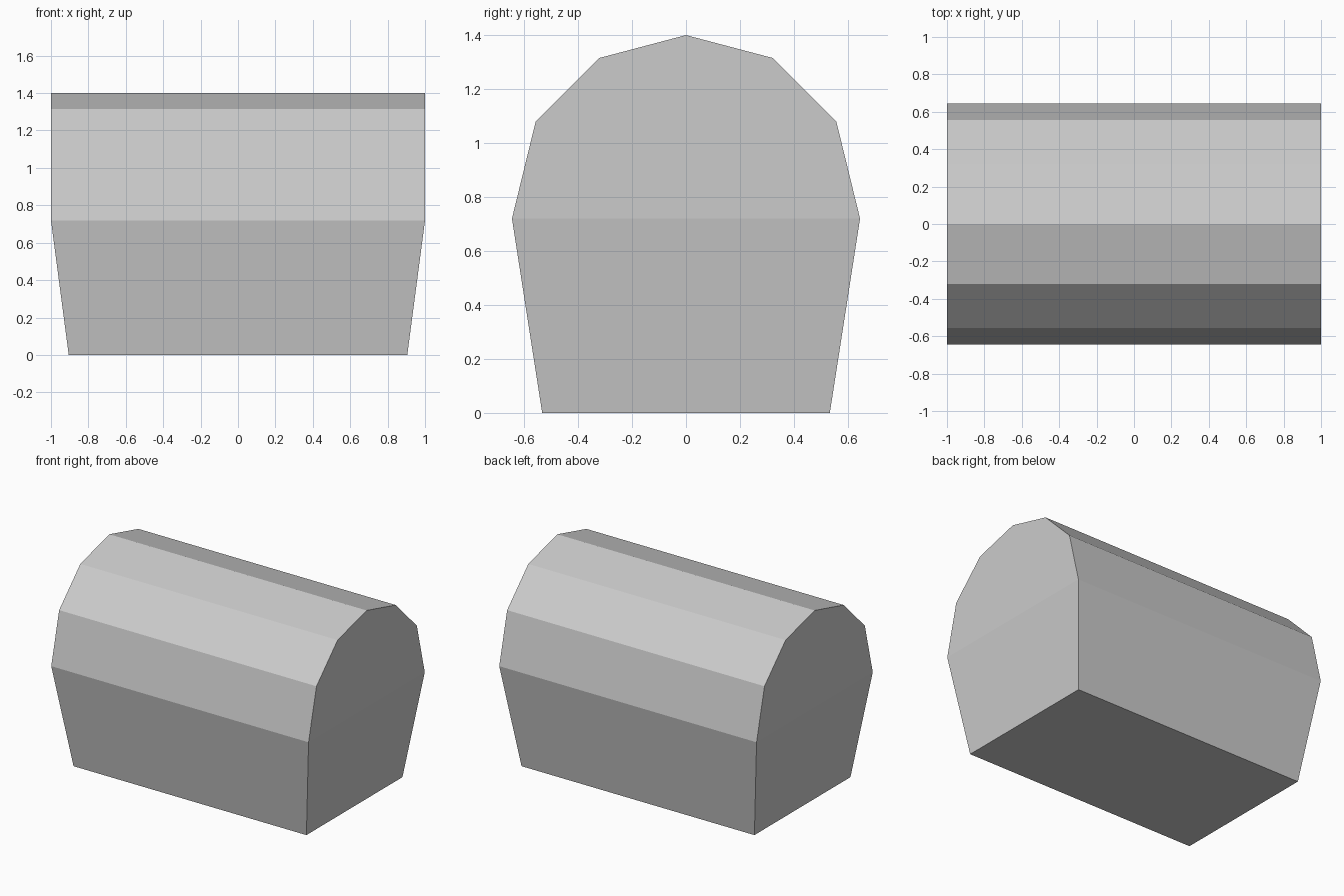
import bpy
import bmesh

cube = bpy.data.objects.get("Cube")
if cube:
    bpy.data.objects.remove(cube, do_unlink=True)

grey = bpy.data.materials.new("light_grey")
grey.use_nodes = True
colour = (0.6, 0.6, 0.6, 1)
grey.diffuse_color = colour
grey.node_tree.nodes["Principled BSDF"].inputs["Base Color"].default_value = colour

SEAM = 0.72
HALF_X, HALF_Y = 1.0, 0.645


def finish(name, bm):
    bmesh.ops.recalc_face_normals(bm, faces=bm.faces)
    mesh = bpy.data.meshes.new(name)
    bm.to_mesh(mesh)
    bm.free()
    mesh.materials.append(grey)
    obj = bpy.data.objects.new(name, mesh)
    bpy.context.collection.objects.link(obj)


def bridge(bm, a, b, closed):
    n = len(a)
    for i in range(n if closed else n - 1):
        j = (i + 1) % n
        bm.faces.new((a[i], a[j], b[j], b[i]))


# Chest base: tapered box, open where the lid sits
bm = bmesh.new()
corners = [(-1, -1), (1, -1), (1, 1), (-1, 1)]
rings = [[bm.verts.new((sx * hx, sy * hy, z)) for sx, sy in corners]
         for hx, hy, z in ((0.905, 0.533, 0), (HALF_X, HALF_Y, SEAM))]
bridge(bm, *rings, closed=True)
bm.faces.new(rings[0])
finish("chest_base", bm)

# Chest lid: faceted barrel profile extruded along the width
half = [(HALF_Y, SEAM), (0.557, 1.08), (0.322, 1.315)]
profile = half + [(0, 1.4)] + [(-y, z) for y, z in reversed(half)]
bm = bmesh.new()
ends = [[bm.verts.new((x, y, z)) for y, z in profile] for x in (-HALF_X, HALF_X)]
bridge(bm, *ends, closed=False)
for end in ends:
    bm.faces.new(end)
finish("chest_lid", bm)
